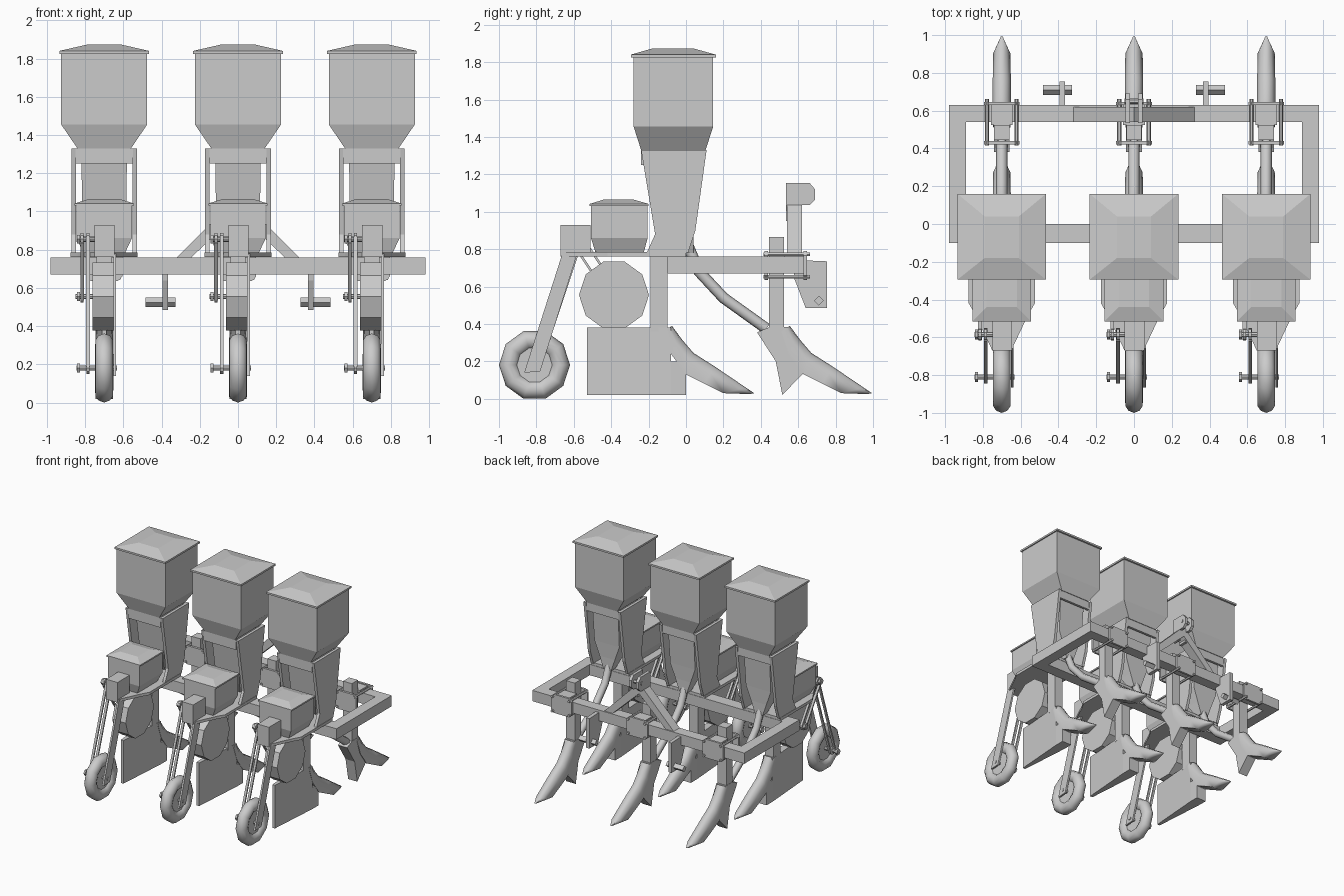
import bpy, bmesh, math

if "Cube" in bpy.data.objects:
    bpy.data.objects.remove(bpy.data.objects["Cube"])


def make(name, verts, faces, smooth=0):
    me = bpy.data.meshes.new(name)
    me.from_pydata(verts, [], faces)
    bm = bmesh.new()
    bm.from_mesh(me)
    bmesh.ops.recalc_face_normals(bm, faces=bm.faces)
    bm.to_mesh(me)
    bm.free()
    ob = bpy.data.objects.new(name, me)
    bpy.context.collection.objects.link(ob)
    if smooth:
        bpy.ops.object.select_all(action='DESELECT')
        ob.select_set(True)
        bpy.context.view_layer.objects.active = ob
        bpy.ops.object.shade_smooth_by_angle(angle=math.radians(smooth))
    return ob


def loft(name, rings, smooth=0, closed=False):
    n, m = len(rings[0]), len(rings)
    verts = [p for r in rings for p in r]
    faces = []
    for i in range(m if closed else m - 1):
        a, b = i * n, (i + 1) % m * n
        faces += [(a + j, a + (j + 1) % n, b + (j + 1) % n, b + j) for j in range(n)]
    if not closed:
        faces += [tuple(range(n)), tuple(range((m - 1) * n, m * n))]
    return make(name, verts, faces, smooth)


def prism(name, pts, x0, x1):
    """yz outline extruded along x"""
    return loft(name, [[(x, y, z) for y, z in pts] for x in (x0, x1)])


def box(name, x0, x1, y0, y1, z0, z1):
    return prism(name, [(y0, z0), (y1, z0), (y1, z1), (y0, z1)], x0, x1)


def tower(name, cx, secs):
    """stack of rectangles: half width, y0, y1, z"""
    return loft(name, [[(cx - w, a, z), (cx + w, a, z), (cx + w, b, z), (cx - w, b, z)]
                       for w, a, b, z in secs])


def lathe(name, cx, y, z, prof, n=10, smooth=0):
    """(x, radius) profile turned about the x axis"""
    rings = []
    for x, r in prof:
        rings.append([(cx + x, y + r * math.cos(2 * math.pi * k / n),
                       z + r * math.sin(2 * math.pi * k / n)) for k in range(n)])
    return loft(name, rings, smooth)


def bolt_y(name, x, z, y0, y1, r):
    return loft(name, [[(x + r * math.cos(k * math.pi / 3), y, z + r * math.sin(k * math.pi / 3))
                        for k in range(6)] for y in (y0, y1)])


def pipe(name, cx, path, r):
    cu = bpy.data.curves.new(name, 'CURVE')
    cu.dimensions = '3D'
    cu.bevel_depth, cu.bevel_resolution, cu.use_fill_caps = r, 2, True
    sp = cu.splines.new('POLY')
    sp.points.add(len(path) - 1)
    for p, (y, z) in zip(sp.points, path):
        p.co = (cx, y, z, 1)
    ob = bpy.data.objects.new(name, cu)
    bpy.context.collection.objects.link(ob)


def strip(name, x0, x1, a, b, w):
    """flat bar between two yz points"""
    dy, dz = b[0] - a[0], b[1] - a[1]
    k = w / 2 / math.hypot(dy, dz)
    ny, nz = -dz * k, dy * k
    prism(name, [(a[0] + ny, a[1] + nz), (b[0] + ny, b[1] + nz),
                 (b[0] - ny, b[1] - nz), (a[0] - ny, a[1] - nz)], x0, x1)


def share(name, cx, dy):
    """curved soil point with a rounded face: top point, bottom point, half width"""
    st = [((-.075, .39), (-.12, .36), .045), ((-.02, .315), (-.08, .24), .047),
          ((.04, .245), (0, .13), .048), ((.15, .175), (.1, .08), .048),
          ((.32, .06), (.2, .03), .046), ((.365, .03), (.34, .025), .008)]
    sec = [(-1, 1), (-1, .4), (-.6, .08), (0, 0), (.6, .08), (1, .4), (1, 1)]
    loft(name, [[(cx + w * u, dy + t[0] + s * (b[0] - t[0]), t[1] + s * (b[1] - t[1]))
                 for u, s in sec] for t, b, w in st], 50)


# main frame
box("frame_back_bar", -.98, .98, .54, .63, .67, .76)
box("frame_front_bar", -.98, .98, -.10, 0, .67, .76)
for s in (-1, 1):
    box("frame_side_bar", min(s * .89, s * .98), max(s * .89, s * .98), 0, .54, .67, .76)
    # lower hitch lug with pin
    prism("hitch_plate", [(.58, .64), (.57, .74), (.63, .74), (.755, .735), (.755, .485), (.64, .485)],
          s * .38 - .015, s * .38 + .015)
    lathe("hitch_pin", s * .405, .71, .525, [(-.078, .026), (.078, .026)], 4)
    # top hitch brace and lug
    loft("hitch_brace", [[(s * x, y, z) for x, z in ((.32, .76), (.25, .755), (0, .99), (0, 1.08))]
                         for y in (.54, .62)])
    prism("top_hitch_lug", [(.535, .95), (.61, .95), (.61, 1.035), (.66, 1.035), (.69, 1.065),
                            (.69, 1.12), (.66, 1.155), (.535, 1.155)],
          s * .033 - .012, s * .033 + .012)
lathe("top_hitch_pin", 0, .65, 1.1, [(-.05, .015), (.05, .015)], 6)

for c in (-.7, 0, .7):
    # seed hopper and lid
    tower("seed_hopper", c, [(.14, -.24, .105, 1.33), (.225, -.28, .145, 1.455), (.225, -.28, .145, 1.83)])
    tower("seed_hopper_lid", c, [(.235, -.295, .16, 1.825), (.235, -.295, .16, 1.84), (.09, -.18, .04, 1.873)])
    # stand plates, cross straps and chute
    for s in (-1, 1):
        x = c + s * .16
        prism("stand_plate", [(-.24, 1.33), (.11, 1.33), (.05, .90), (.01, .78), (-.21, .78), (-.165, .88)],
              x - .012, x + .012)
    box("stand_front_strap", c - .15, c + .15, -.24, -.22, 1.25, 1.33)
    box("stand_back_strap", c - .15, c + .15, .08, .10, 1.26, 1.33)
    tower("seed_chute", c, [(.035, -.02, .04, .78), (.07, -.08, .04, .88), (.115, -.14, .045, 1.0),
                            (.12, -.19, .07, 1.34)])
    # base plate
    loft("base_plate", [[(c + x, y, z) for x, y in ((-.05, -.67), (.05, -.67), (.14, -.48), (.175, -.42),
                        (.175, 0), (-.175, 0), (-.175, -.42), (-.14, -.48))] for z in (.762, .785)])
    # small hopper and lid
    tower("small_hopper", c, [(.11, -.485, -.225, .785), (.145, -.508, -.205, .86), (.145, -.508, -.205, 1.035)])
    tower("small_hopper_lid", c, [(.155, -.515, -.2, 1.03), (.155, -.515, -.2, 1.042), (.08, -.44, -.28, 1.065)])
    # gear box
    box("gear_box", c - .05, c + .055, -.67, -.51, .765, .93)
    # metering disc
    lathe("metering_disc", c, -.385, .555, [(-.062, .187), (.062, .187)])
    # press wheel
    half = [(.02, .03), (.022, .095), (.035, .105), (.047, .13), (.045, .155), (.03, .178), (0, .19)]
    lathe("press_wheel", c, -.81, .181, [(-x, r) for x, r in half] + [(x, r) for x, r in half[-2::-1]], 10, 42)
    lathe("wheel_axle", c, -.81, .181, [(-.145, .014), (.068, .014)], 8)
    # wheel arm
    prism("wheel_arm", [(-.66, .78), (-.58, .78), (-.78, .145), (-.865, .14)], c + .048, c + .063)
    # drive chains with sprockets
    top, low, mid = (-.585, .855), (-.81, .181), (-.385, .555)
    for x, a, b in ((-.085, top, low), (-.115, top, mid)):
        dy, dz = b[0] - a[0], b[1] - a[1]
        k = .03 / math.hypot(dy, dz)
        for s in (-1, 1):
            o = (-dz * k * s, dy * k * s)
            strip("drive_chain", c + x - .01, c + x + .01, (a[0] + o[0], a[1] + o[1]),
                  (b[0] + o[0], b[1] + o[1]), .012)
        for p in (a, b):
            lathe("sprocket", c + x, *p, [(-.008, .033), (.008, .033)], 10)
    lathe("upper_shaft", c, *top, [(-.145, .014), (-.04, .014)], 8)
    lathe("disc_shaft", c, *mid, [(-.15, .014), (-.05, .014)], 8)
    for p in (low, mid, top):
        lathe("shaft_nut", c - .135, *p, [(-.008, .026), (.008, .026)], 6)
    # furrow opener: shank, wedge body and share
    box("opener_shank", c - .04, c + .04, -.19, -.10, .36, .765)
    loft("opener_body", [[(c - w, y, z), (c + w, y, z), (c + w, y, .38), (c - w, y, .38)]
                         for w, y, z in ((.012, -.53, .02), (.045, -.08, .02))])
    box("opener_nose", c - .045, c + .045, -.08, 0, .02, .2)
    share("opener_share", c, 0)
    # front tine: shank, boot, share and seed pipe
    box("tine_shank", c - .04, c + .04, .445, .525, .36, .865)
    prism("tine_boot", [(.45, .385), (.54, .385), (.63, .14), (.515, .02), (.48, .2), (.38, .355)],
          c - .042, c + .042)
    share("tine_share", c, .63)
    pipe("seed_pipe", c, [(.01, .82), (.07, .68), (.20, .54), (.43, .375)], .03)
    # clamp plates and bolts
    for y in (.43, .638):
        loft("clamp_plate", [[(c + x, yy, z) for x, z in ((-.095, .66), (-.07, .635), (.07, .635), (.095, .66),
             (.095, .765), (.07, .79), (-.07, .79), (-.095, .765))] for yy in (y - .009, y + .009)])
    box("clamp_saddle", c - .058, c + .058, .525, .632, .76, .782)
    for x in (-.078, .078):
        for z in (.652, .772):
            bolt_y("clamp_bolt", c + x, z, .415, .662, .011)
